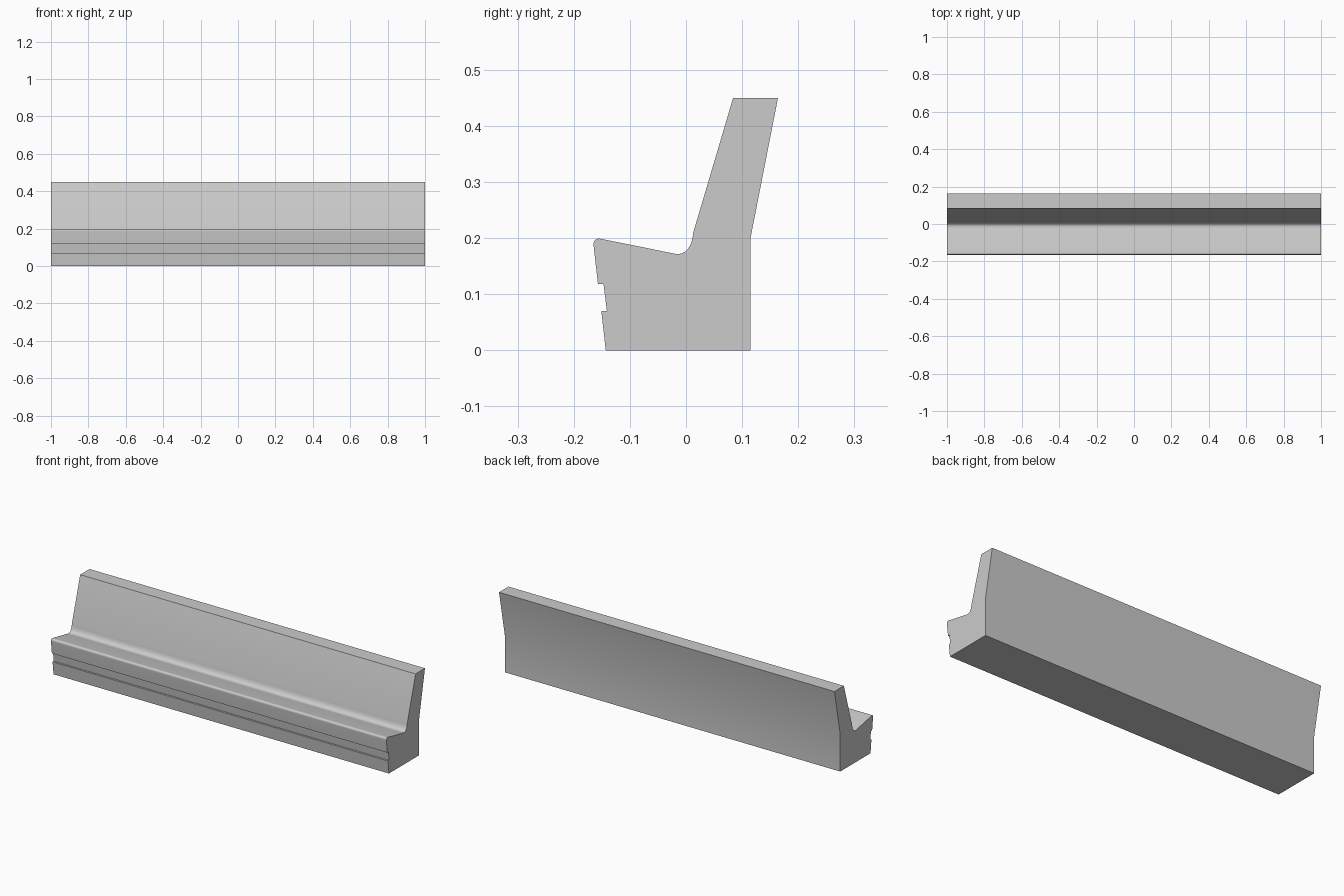
import bpy, bmesh
from mathutils import Vector
from math import radians

if "Cube" in bpy.data.objects:
    bpy.data.objects.remove(bpy.data.objects["Cube"])


def curve(a, c, b, n):
    # rounded corner from a to b, pulled towards c
    a, c, b = Vector(a), Vector(c), Vector(b)
    return [tuple(a * (1 - t) ** 2 + c * 2 * t * (1 - t) + b * t * t)
            for t in (i / n for i in range(n + 1))]


# bench cross-section (y, z), counter-clockwise seen from +x
profile = [(0.115, 0), (0.115, 0.2), (0.164, 0.45), (0.084, 0.45)]
# seat-to-back cove
profile += curve((0.013, 0.21), (0.008, 0.163), (-0.027, 0.1735), 12)
# rounded front lip
profile += curve((-0.151, 0.1985), (-0.1665, 0.2015), (-0.1645, 0.185), 8)
# front face with shadow groove
profile += [(-0.157, 0.118), (-0.147, 0.118), (-0.141, 0.07),
            (-0.151, 0.07), (-0.143, 0)]

# extrude along the length
bm = bmesh.new()
face = bm.faces.new([bm.verts.new((-1, y, z)) for y, z in profile])
ext = bmesh.ops.extrude_face_region(bm, geom=[face], use_keep_orig=True)
moved = [g for g in ext["geom"] if isinstance(g, bmesh.types.BMVert)]
bmesh.ops.translate(bm, verts=moved, vec=(2, 0, 0))
bmesh.ops.recalc_face_normals(bm, faces=bm.faces)
mesh = bpy.data.meshes.new("concrete_bench")
bm.to_mesh(mesh)
bm.free()

bench = bpy.data.objects.new("concrete_bench", mesh)
bpy.context.collection.objects.link(bench)
bpy.context.view_layer.objects.active = bench
bench.select_set(True)
bpy.ops.object.shade_smooth_by_angle(angle=radians(30))
